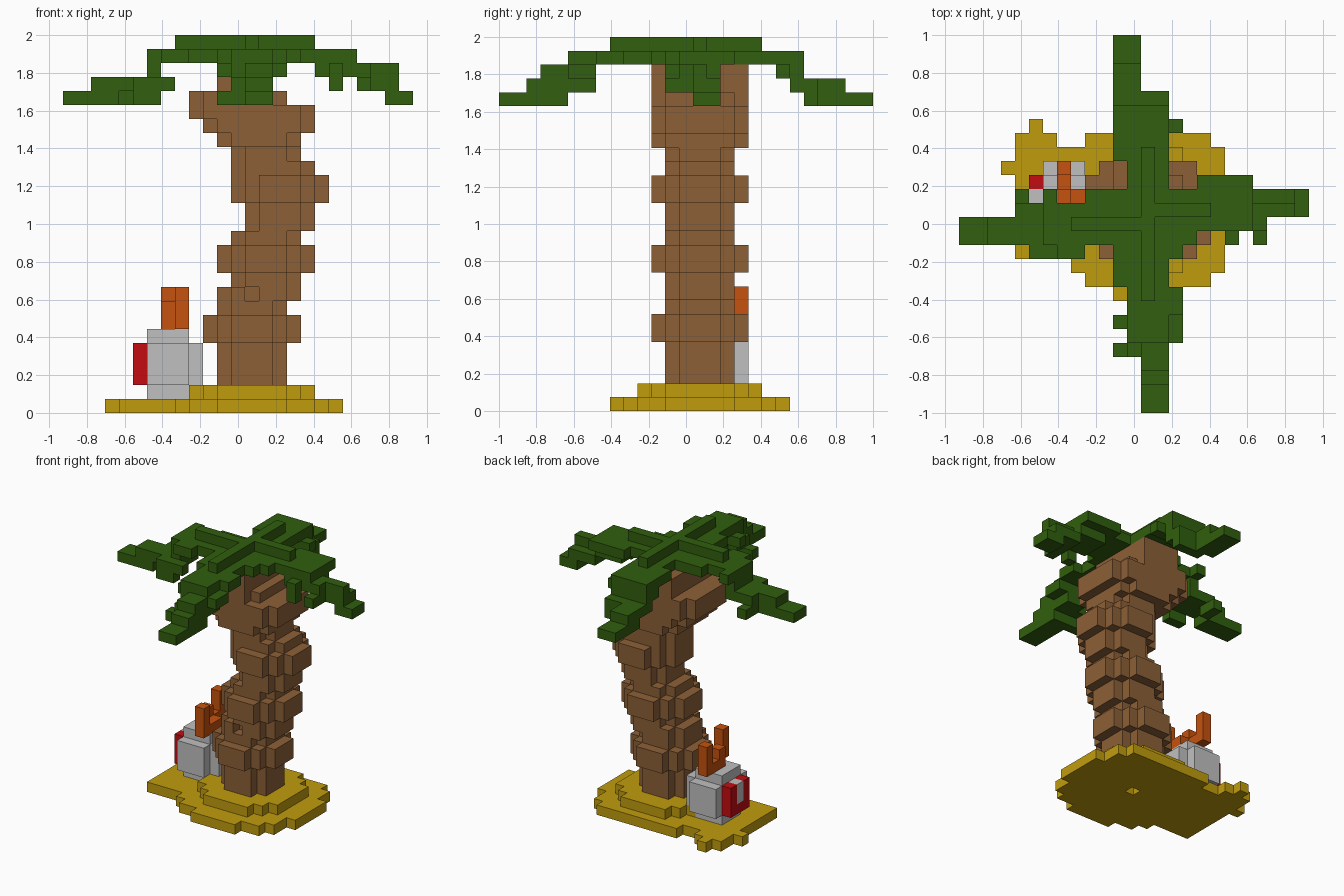
import bpy, bmesh
from mathutils import Vector

cube = bpy.data.objects.get("Cube")
if cube:
    bpy.data.objects.remove(cube)

U = 2 / 27                              # edge length of one block
ORIGIN = Vector((-12.5, -13.5, 0))      # block grid corner


def material(name, rgb):
    lin = [((c / 255 + 0.055) / 1.055) ** 2.4 if c > 10 else c / 255 / 12.92 for c in rgb]
    m = bpy.data.materials.new(name)
    m.use_nodes = True
    m.diffuse_color = (*lin, 1)
    m.node_tree.nodes["Principled BSDF"].inputs["Base Color"].default_value = (*lin, 1)
    return m


GREEN = material("leaf green", (49, 95, 14))
BROWN = material("bark brown", (140, 96, 55))
SAND = material("sand yellow", (192, 156, 13))
GREY = material("light grey", (192, 192, 192))
RED = material("red", (195, 12, 18))
ORANGE = material("orange", (197, 82, 14))


def box(x0, x1, y0, y1, z0, z1):
    """Set of blocks in a half-open range."""
    return {(x, y, z) for x in range(x0, x1) for y in range(y0, y1) for z in range(z0, z1)}


def disc(x0, x1, y0, y1, z0, z1, cut):
    """Box with its vertical corners stepped off."""
    return {(x, y, z) for x, y, z in box(x0, x1, y0, y1, z0, z1)
            if min(x - x0, x1 - 1 - x) + min(y - y0, y1 - 1 - y) >= cut}


def boxes(*ranges):
    return set().union(*(box(*r) for r in ranges))


def build(name, blocks, mat):
    """Skin a set of blocks, keeping only the outer faces."""
    bm = bmesh.new()
    for b in blocks:
        for axis in range(3):
            for side in (0, 1):
                n = list(b)
                n[axis] += 2 * side - 1
                if tuple(n) in blocks:
                    continue
                u, v = (axis + 1) % 3, (axis + 2) % 3
                quad = []
                for du, dv in ((0, 0), (1, 0), (1, 1), (0, 1)):
                    p = Vector(b)
                    p[axis] += side
                    p[u] += du
                    p[v] += dv
                    quad.append(bm.verts.new((p + ORIGIN) * U))
                bm.faces.new(quad if side else quad[::-1])
    bmesh.ops.remove_doubles(bm, verts=bm.verts, dist=U / 100)
    me = bpy.data.meshes.new(name)
    bm.to_mesh(me)
    bm.free()
    me.materials.append(mat)
    ob = bpy.data.objects.new(name, me)
    bpy.context.collection.objects.link(ob)
    return ob


# Sand island: ragged lower layer given row by row, round upper layer
rows = {8: (11, 16), 9: (9, 18), 10: (8, 19), 11: (4, 19), 12: (4, 20), 13: (4, 20),
        14: (4, 20), 15: (4, 20), 16: (4, 20), 17: (3, 19), 18: (4, 19), 19: (9, 18)}
island = set().union(*(box(a, b, y, y + 1, 0, 1) for y, (a, b) in rows.items()))
island |= box(4, 7, 19, 20, 0, 1) | box(5, 6, 20, 21, 0, 1)
island -= {(13, 14, 0)}
island |= disc(9, 18, 10, 19, 1, 2, 2)
build("sand_island", island, SAND)

# Trunk: stacked rounded slices (x0, x1, y0, y1, z0, z1, corner cut)
slices = [
    (11, 16, 12, 17, 2, 5, 1), (10, 17, 11, 18, 5, 7, 2), (11, 16, 12, 17, 7, 9, 1),
    (12, 17, 12, 17, 8, 10, 1), (11, 18, 11, 18, 10, 12, 2), (12, 17, 12, 17, 12, 13, 1),
    (13, 18, 12, 17, 13, 15, 1), (12, 19, 11, 18, 15, 17, 2), (12, 18, 12, 17, 17, 18, 1),
    (12, 17, 12, 17, 18, 19, 1), (11, 17, 11, 18, 19, 20, 1), (10, 18, 11, 18, 20, 21, 1),
    (9, 18, 11, 18, 21, 22, 1), (9, 16, 11, 18, 22, 23, 1), (11, 15, 11, 18, 23, 25, 0),
]
trunk = set().union(*(disc(*s) for s in slices)) - {(13, 12, 8)}
build("trunk", trunk, BROWN)

# Leaf crown and its raised ridges
crown = boxes((11, 16, 11, 16, 25, 26), (16, 17, 12, 16, 25, 26), (13, 14, 8, 19, 26, 27),
              (8, 13, 13, 14, 26, 27), (14, 18, 14, 15, 26, 27))
build("leaf_crown", crown, GREEN)

# Four drooping fronds, each stepping down outward
build("frond_right", boxes(
    (6, 11, 12, 15, 25, 26), (6, 7, 15, 16, 25, 26), (9, 11, 15, 16, 25, 26),
    (7, 9, 11, 12, 25, 26), (6, 7, 12, 15, 24, 25), (2, 6, 12, 14, 23, 24),
    (4, 7, 14, 15, 23, 24), (6, 7, 12, 14, 23, 24), (5, 8, 11, 12, 23, 24),
    (0, 4, 12, 14, 22, 23), (4, 5, 14, 16, 22, 23), (5, 7, 11, 12, 22, 23)), GREEN)
build("frond_left", boxes(
    (17, 21, 13, 16, 25, 26), (17, 21, 16, 17, 25, 26), (18, 24, 14, 15, 24, 25),
    (18, 22, 13, 14, 24, 25), (18, 21, 15, 16, 24, 25), (19, 20, 12, 13, 23, 25),
    (21, 24, 14, 16, 23, 24), (21, 22, 12, 14, 23, 24), (23, 25, 14, 16, 22, 23)), GREEN)
build("frond_front", boxes(
    (11, 15, 9, 11, 25, 26), (12, 16, 7, 9, 25, 26), (12, 15, 5, 7, 25, 26),
    (12, 16, 5, 7, 24, 25), (13, 15, 3, 5, 24, 25), (11, 12, 6, 7, 24, 25),
    (13, 15, 2, 7, 23, 24), (12, 13, 4, 6, 23, 24), (11, 12, 4, 5, 22, 23),
    (12, 13, 4, 5, 22, 23), (13, 15, 0, 5, 22, 23)), GREEN)
build("frond_back", boxes(
    (12, 15, 16, 18, 25, 26), (11, 15, 18, 22, 25, 26), (11, 15, 20, 22, 24, 25),
    (15, 16, 20, 21, 24, 25), (11, 15, 21, 22, 23, 24), (12, 15, 22, 23, 23, 24),
    (11, 13, 22, 25, 23, 24), (12, 15, 22, 23, 22, 23), (11, 13, 23, 27, 22, 23)), GREEN)

# Grey rounded pack beside the trunk, with a red face and grey clasp
build("pack_body", boxes((6, 9, 14, 17, 1, 6), (6, 9, 13, 18, 2, 5),
                         (9, 10, 14, 17, 2, 5)), GREY)
clasp = box(5, 6, 15, 16, 3, 5)
build("pack_clasp", clasp, GREY)
build("pack_red_face", box(5, 6, 14, 17, 2, 5) - clasp, RED)

# Orange branching prongs on top
build("orange_prongs", boxes((7, 8, 15, 18, 6, 7), (7, 8, 17, 18, 7, 9), (7, 8, 15, 16, 7, 8),
                             (8, 9, 13, 16, 6, 7), (8, 9, 13, 14, 7, 9)), ORANGE)
